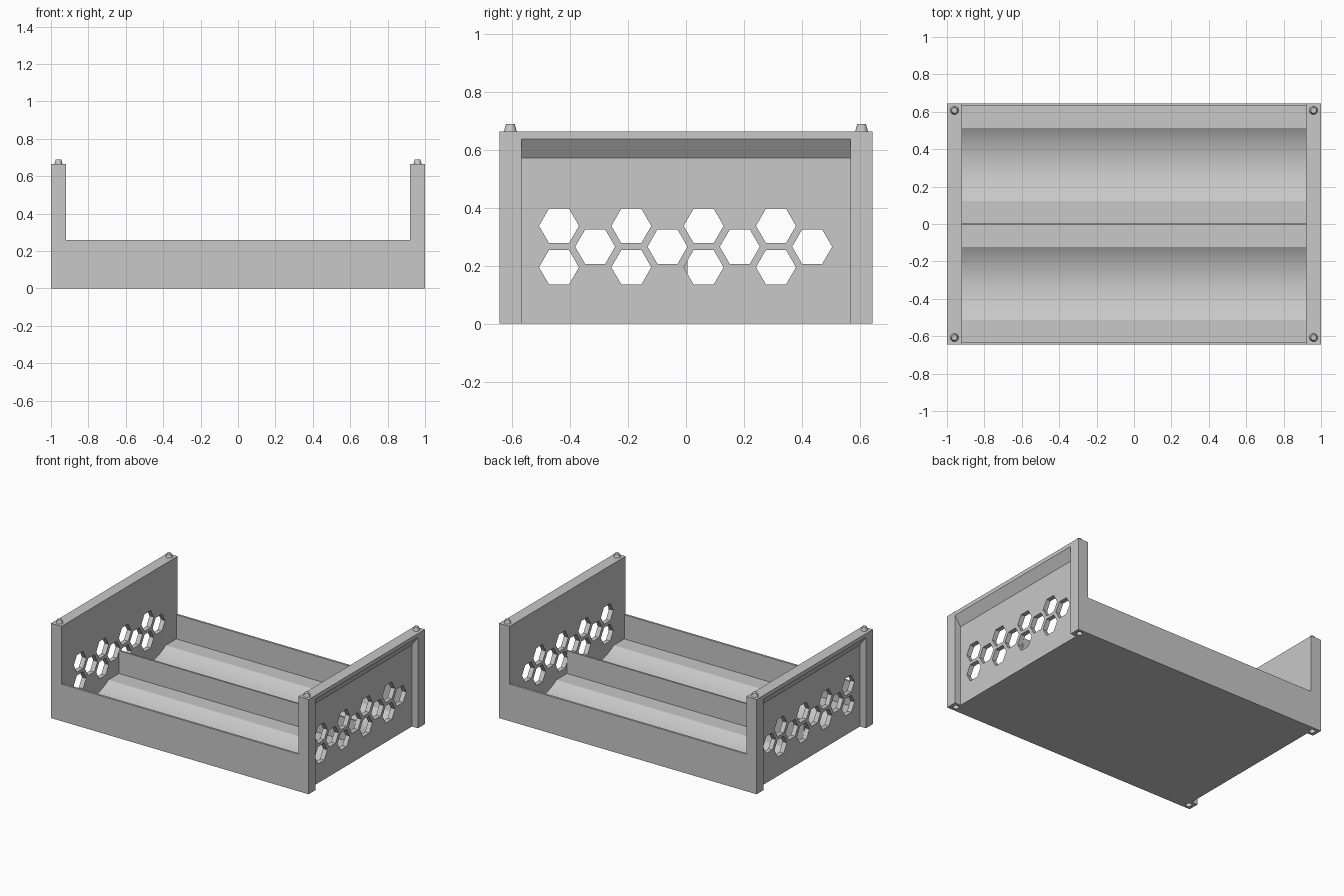
import bpy, bmesh, math
from mathutils import Matrix, Vector

cube = bpy.data.objects.get("Cube")
if cube:
    bpy.data.objects.remove(cube, do_unlink=True)

# Overall sizes
HALF_X, HALF_Y = 1.0, 0.645
INNER_X, PANEL_X = 0.92, 0.953
POST_Y = 0.568
TOP_Z, RIM_Z, FLOOR_Z = 0.665, 0.26, 0.09

grey = bpy.data.materials.new("light_grey_plastic")
grey.use_nodes = True
color = (0.58, 0.58, 0.58, 1)
grey.diffuse_color = color
grey.node_tree.nodes["Principled BSDF"].inputs["Base Color"].default_value = color


def finish(name, bm):
    bmesh.ops.recalc_face_normals(bm, faces=bm.faces)
    mesh = bpy.data.meshes.new(name)
    bm.to_mesh(mesh)
    bm.free()
    mesh.materials.append(grey)
    ob = bpy.data.objects.new(name, mesh)
    bpy.context.collection.objects.link(ob)
    return ob


def box(name, low, high):
    bm = bmesh.new()
    low, high = Vector(low), Vector(high)
    matrix = Matrix.Translation((low + high) / 2) @ Matrix.Diagonal((*(high - low), 1))
    bmesh.ops.create_cube(bm, size=1, matrix=matrix)
    return finish(name, bm)


def prism(name, points, along):
    """Extrude a closed outline along a vector."""
    bm = bmesh.new()
    face = bm.faces.new([bm.verts.new(p) for p in points])
    out = bmesh.ops.extrude_face_region(bm, geom=[face])
    moved = [v for v in out["geom"] if isinstance(v, bmesh.types.BMVert)]
    bmesh.ops.translate(bm, verts=moved, vec=along)
    return finish(name, bm)


def cone(name, r1, r2, depth, center, sides=32):
    bm = bmesh.new()
    bmesh.ops.create_cone(bm, cap_ends=True, segments=sides, radius1=r1, radius2=r2,
                          depth=depth, matrix=Matrix.Translation(center))
    return finish(name, bm)


def cut(ob, cutter):
    mod = ob.modifiers.new("cut", "BOOLEAN")
    mod.operation, mod.solver, mod.object = "DIFFERENCE", "EXACT", cutter
    graph = bpy.context.evaluated_depsgraph_get()
    mesh = bpy.data.meshes.new_from_object(ob.evaluated_get(graph))
    ob.modifiers.clear()
    ob.data = mesh
    bpy.data.objects.remove(cutter, do_unlink=True)


def smooth(ob):
    bpy.ops.object.select_all(action="DESELECT")
    ob.select_set(True)
    bpy.context.view_layer.objects.active = ob
    bpy.ops.object.shade_smooth_by_angle(angle=math.radians(25))


# Tray: solid floor with two scooped troughs and low front and back walls
def trough(center, half=0.195, depth=0.057, steps=24):
    radius = (half ** 2 + depth ** 2) / (2 * depth)
    reach = math.asin(half / radius)
    angles = [reach * (2 * i / steps - 1) for i in range(steps + 1)]
    return [(center + radius * math.sin(a),
             FLOOR_Z - depth + radius * (1 - math.cos(a))) for a in angles]


wall_y = 0.63
outline = [(-HALF_Y, 0), (-HALF_Y, RIM_Z), (-wall_y, RIM_Z), (-wall_y, FLOOR_Z)]
outline += trough(-0.318) + trough(0.318)
outline += [(wall_y, FLOOR_Z), (wall_y, RIM_Z), (HALF_Y, RIM_Z), (HALF_Y, 0)]
tray = prism("tray", [(-INNER_X, y, z) for y, z in outline], (2 * INNER_X, 0, 0))
smooth(tray)

# Thin wall between the troughs
box("divider", (-INNER_X, -0.006, FLOOR_Z - 0.01), (INNER_X, 0.006, 0.25))


# Hexagonal holes through an end panel
def hexagons(side):
    bm = bmesh.new()
    for i in range(8):
        y = -0.439 + 0.125 * i
        for z in ((0.266,) if i % 2 else (0.195, 0.338)):
            place = Matrix.Translation((side * PANEL_X, y, z)) @ Matrix.Rotation(math.pi / 2, 4, "Y")
            turn = Matrix.Rotation(math.pi / 6, 4, "Z")
            bmesh.ops.create_cone(bm, cap_ends=True, segments=6, radius1=0.069,
                                  radius2=0.069, depth=0.3, matrix=place @ turn)
    # keep a corner of every hexagon pointing along y
    ys = [v.co.y for v in bm.verts]
    if max(ys) - min(ys) < 0.125 * 7 + 0.069 * 1.9:
        for i in range(0, len(bm.verts), 12):
            bm.verts.ensure_lookup_table()
            group = bm.verts[i:i + 12]
            mid = sum((v.co for v in group), Vector()) / 12
            bmesh.ops.rotate(bm, verts=group, cent=mid, matrix=Matrix.Rotation(math.pi / 6, 3, "X"))
    return finish("hex_cutter", bm)


for side, label in ((1, "left"), (-1, "right")):
    # Recessed end panel
    xs = sorted((side * INNER_X, side * PANEL_X))
    panel = box(label + "_panel", (xs[0], -POST_Y, 0), (xs[1], POST_Y, TOP_Z - 0.02))
    cut(panel, hexagons(side))

    # Top rail with a sloped underside for gripping
    rail = [(INNER_X, TOP_Z), (HALF_X, TOP_Z), (HALF_X, 0.638), (PANEL_X, 0.572), (INNER_X, 0.572)]
    prism(label + "_rail", [(side * x, -POST_Y, z) for x, z in rail], (0, 2 * POST_Y, 0))

    # Corner posts with a stacking peg on top and a socket below
    for end, where in ((-1, "front"), (1, "back")):
        xs = sorted((side * INNER_X, side * HALF_X))
        ys = sorted((end * POST_Y, end * HALF_Y))
        post = box(f"{where}_{label}_post", (xs[0], ys[0], 0), (xs[1], ys[1], TOP_Z))
        px, py = side * 0.96, end * 0.607
        cut(post, cone("socket_cutter", 0.023, 0.017, 0.06, (px, py, 0)))
        peg = cone(f"{where}_{label}_peg", 0.022, 0.015, 0.025, (px, py, TOP_Z + 0.0125))
        smooth(peg)
